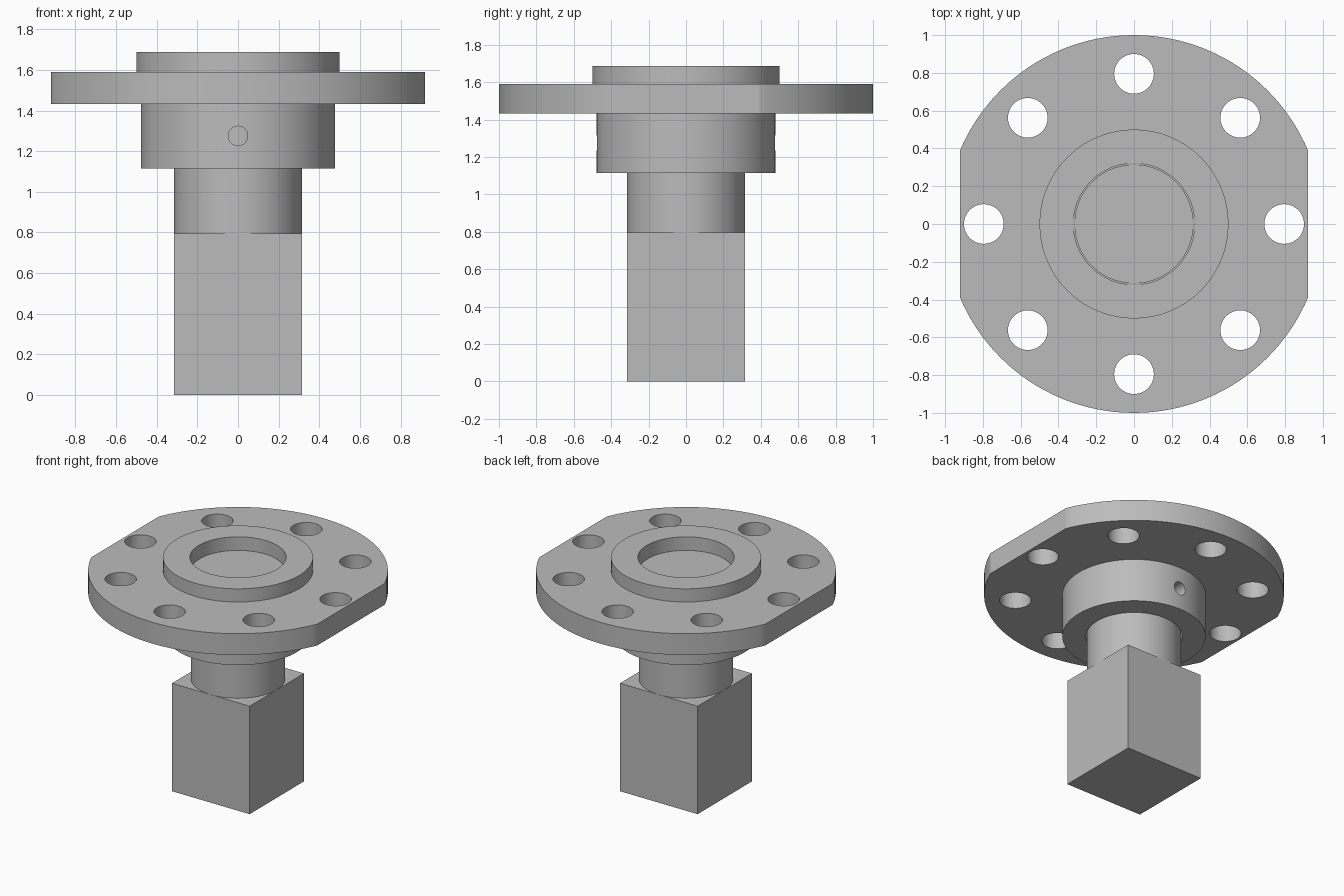
import bpy
import bmesh
import math
from mathutils import Matrix, Vector

default = bpy.data.objects.get("Cube")
if default:
    bpy.data.objects.remove(default, do_unlink=True)

STEEL = (0.5, 0.5, 0.5, 1.0)
steel = bpy.data.materials.new("plain_grey_steel")
steel.use_nodes = True
steel.diffuse_color = STEEL
steel.node_tree.nodes["Principled BSDF"].inputs["Base Color"].default_value = STEEL

SHAFT_R, BORE_R = 0.315, 0.321
BLOCK_TOP, COLLAR_BOTTOM, FLANGE_BOTTOM, FLANGE_TOP, TOP = 0.795, 1.115, 1.433, 1.59, 1.687


def make_object(name, bm):
    bmesh.ops.recalc_face_normals(bm, faces=bm.faces)
    mesh = bpy.data.meshes.new(name)
    bm.to_mesh(mesh)
    bm.free()
    mesh.materials.append(steel)
    obj = bpy.data.objects.new(name, mesh)
    bpy.context.collection.objects.link(obj)
    return obj


def add_cylinder(bm, radius, depth, matrix, segments=48):
    bmesh.ops.create_cone(bm, cap_ends=True, segments=segments, radius1=radius,
                          radius2=radius, depth=depth, matrix=matrix)


def add_box(bm, size, centre):
    bmesh.ops.create_cube(bm, size=1, matrix=Matrix.Translation(centre) @ Matrix.Diagonal((*size, 1)))


def lathe(name, profile, steps=128):
    """Revolve a closed (radius, height) outline around z."""
    bm = bmesh.new()
    verts = [bm.verts.new((r, 0, z)) for r, z in profile]
    edges = [bm.edges.new((verts[i - 1], verts[i])) for i in range(len(verts))]
    bmesh.ops.spin(bm, geom=verts + edges, cent=(0, 0, 0), axis=(0, 0, 1),
                   angle=math.tau, steps=steps, use_merge=True)
    bmesh.ops.remove_doubles(bm, verts=bm.verts, dist=1e-5)
    return make_object(name, bm)


def smooth(obj):
    bpy.ops.object.select_all(action='DESELECT')
    obj.select_set(True)
    bpy.context.view_layer.objects.active = obj
    bpy.ops.object.shade_smooth_by_angle(angle=math.radians(30))


def cut(obj, bm):
    """Subtract a cutter from the object and discard the cutter."""
    cutter = make_object("cutter", bm)
    cutter.hide_render = True
    mod = obj.modifiers.new("cut", 'BOOLEAN')
    mod.operation = 'DIFFERENCE'
    mod.solver = 'EXACT'
    mod.object = cutter
    bpy.context.view_layer.objects.active = obj
    bpy.ops.object.modifier_apply(modifier=mod.name)
    bpy.data.objects.remove(cutter, do_unlink=True)


# Hub: collar, flange and raised rim around an open bore
hub = lathe("flanged_hub", [
    (BORE_R, COLLAR_BOTTOM), (0.478, COLLAR_BOTTOM), (0.478, FLANGE_BOTTOM), (1, FLANGE_BOTTOM),
    (1, FLANGE_TOP), (0.5, FLANGE_TOP), (0.5, TOP), (BORE_R, TOP)])

# Ring of eight bolt holes and the two flats on the flange
flange_mid = (FLANGE_BOTTOM + FLANGE_TOP) / 2
bm = bmesh.new()
for i in range(8):
    a = i * math.tau / 8
    add_cylinder(bm, 0.105, 0.4, Matrix.Translation(
        (0.795 * math.cos(a), 0.795 * math.sin(a), flange_mid)))
for side in (-1, 1):
    add_box(bm, (0.2, 2, 0.5), (side * 1.02, 0, flange_mid))
cut(hub, bm)

# Set screw holes through the front and back of the collar
bm = bmesh.new()
for side in (-1, 1):
    add_cylinder(bm, 0.048, 0.3, Matrix.Translation((0, side * 0.42, 1.275))
                 @ Matrix.Rotation(math.pi / 2, 4, 'X'), 32)
cut(hub, bm)
smooth(hub)

# Round shaft, ending inside the bore
bm = bmesh.new()
add_cylinder(bm, SHAFT_R, FLANGE_TOP - BLOCK_TOP,
             Matrix.Translation((0, 0, (FLANGE_TOP + BLOCK_TOP) / 2)), 96)
smooth(make_object("round_shaft", bm))

# Square block below the shaft
bm = bmesh.new()
add_box(bm, (0.632, 0.632, BLOCK_TOP), Vector((0, 0, BLOCK_TOP / 2)))
make_object("square_block", bm)
